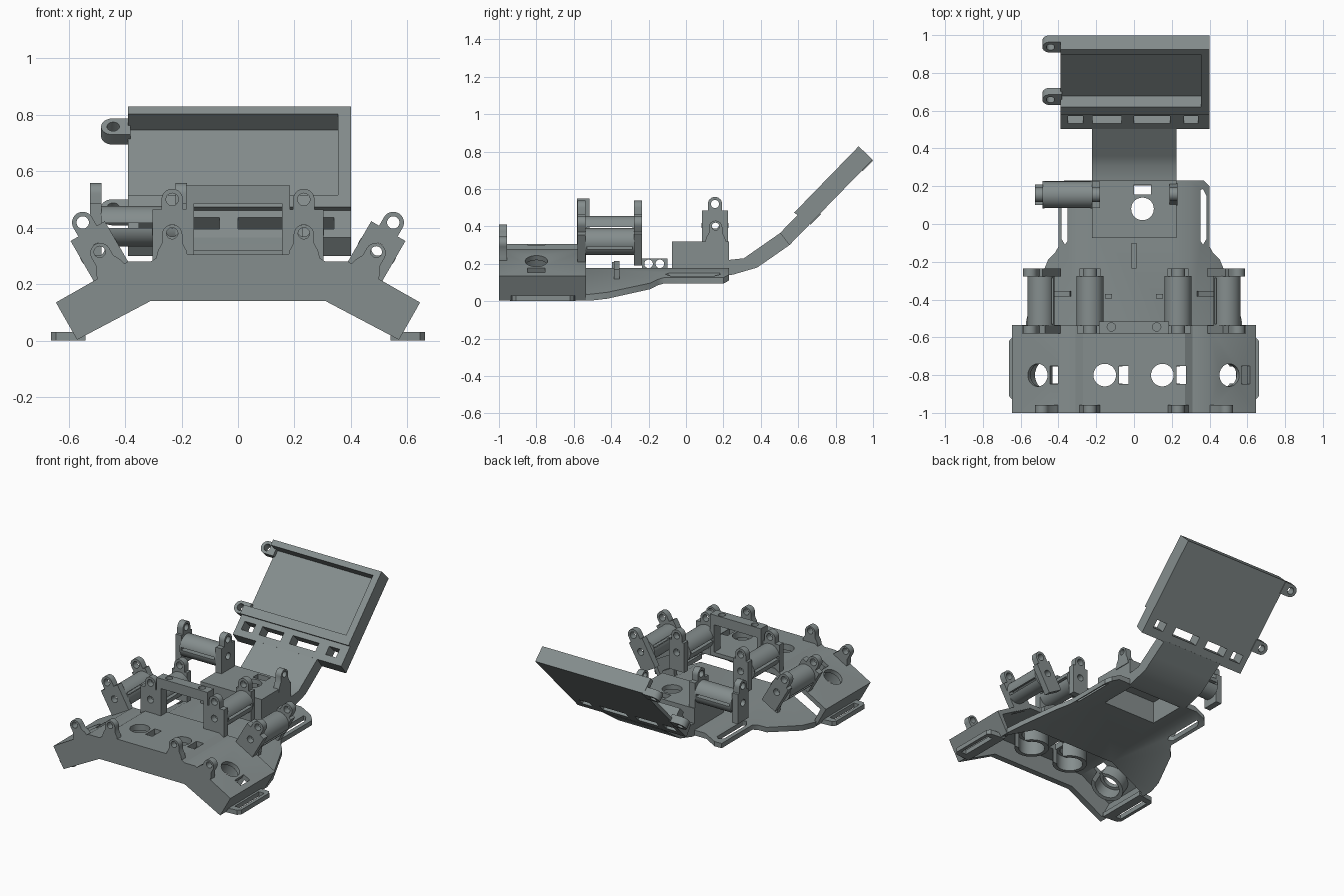
import bpy, bmesh, math
from mathutils import Matrix, Vector

if "Cube" in bpy.data.objects:
    bpy.data.objects.remove(bpy.data.objects["Cube"])

grey = bpy.data.materials.new("slate_grey")
grey.diffuse_color = (0.235, 0.27, 0.27, 1)
grey.use_nodes = True
grey.node_tree.nodes["Principled BSDF"].inputs["Base Color"].default_value = grey.diffuse_color

# Frames: profiles are drawn in local x/z and extruded along local y
PLAN = Matrix(((1, 0, 0, 0), (0, 0, 1, 0), (0, 1, 0, 0), (0, 0, 0, 1)))
SIDE = Matrix(((0, 1, 0, 0), (1, 0, 0, 0), (0, 0, 1, 0), (0, 0, 0, 1)))
I = Matrix.Identity(4)


def T(x, y, z):
    return Matrix.Translation((x, y, z))


def prism(name, pts, a, b, M=I):
    """Extrude a local x/z outline from local y=a to y=b."""
    bm = bmesh.new()
    lo = [bm.verts.new(M @ Vector((x, a, z))) for x, z in pts]
    hi = [bm.verts.new(M @ Vector((x, b, z))) for x, z in pts]
    bm.faces.new(lo)
    bm.faces.new(hi)
    n = len(pts)
    for i in range(n):
        bm.faces.new((lo[i], lo[(i + 1) % n], hi[(i + 1) % n], hi[i]))
    bmesh.ops.recalc_face_normals(bm, faces=bm.faces)
    me = bpy.data.meshes.new(name)
    bm.to_mesh(me)
    bm.free()
    me.materials.append(grey)
    ob = bpy.data.objects.new(name, me)
    bpy.context.collection.objects.link(ob)
    return ob


def rect(x0, x1, z0, z1):
    return [(x0, z0), (x1, z0), (x1, z1), (x0, z1)]


def arc(x, z, r, a0=0, a1=360, n=28):
    k = n if a1 - a0 == 360 else n - 1
    return [(x + r * math.cos(math.radians(a0 + (a1 - a0) * i / k)),
             z + r * math.sin(math.radians(a0 + (a1 - a0) * i / k))) for i in range(n)]


def mirror(half):
    return half + [(-x, z) for x, z in reversed(half)]


def cut(ob, cutters, op='DIFFERENCE'):
    """Apply booleans and remove the cutters."""
    for c in cutters:
        m = ob.modifiers.new("cut", 'BOOLEAN')
        m.operation, m.object, m.solver = op, c, 'EXACT'
    dg = bpy.context.evaluated_depsgraph_get()
    me = bpy.data.meshes.new_from_object(ob.evaluated_get(dg))
    ob.modifiers.clear()
    ob.data = me
    for c in cutters:
        bpy.data.objects.remove(c)
    return ob


def cutter(pts, a, b, M=I):
    return prism("cutter", pts, a, b, M)


def lug(name, M):
    """Low flared ear with a pin hole."""
    pts = [(-.06, -.02), (.06, -.02), (.05, .02), (.036, .045)] + \
        arc(0, .075, .036, 0, 180, 12) + [(-.036, .045), (-.05, .02)]
    cut(prism(name, pts, 0, .042, M), [cutter(arc(0, .08, .02), -.1, .1, M)])


def holder(name, M):
    """Slotted tube between two eared end plates."""
    for end, y, w in (("front", 0, .07), ("rear", .303, .055)):
        pts = [(-w, -.03), (w, -.03), (w, .165), (.038, .165)] + \
            arc(0, .2, .038, 0, 180, 14) + [(-.038, .165), (-w, .165)]
        cut(prism(f"{name}_{end}_plate", pts, y, y + .042, M),
            [cutter(arc(0, z, .022), y - .1, y + .1, M) for z in (.2, .09)])
    cut(prism(name + "_tube", arc(0, .085, .072, n=40), .04, .305, M),
        [cutter(arc(0, .085, .035), 0, .4, M), cutter(rect(-.1, .1, .078, .096), .05, .295, M)])


# Stations along the arch: two flat and two tilted
stations = []
for x, z, a in ((-.45, .245, -30), (-.233, .30, 0), (.233, .30, 0), (.45, .245, 30)):
    stations.append((x, z, Matrix.Rotation(math.radians(a), 4, 'Y')))

# Knuckle block: arched shell, open below and behind
outer = mirror([(.27, .305), (.31, .28), (.39, .28), (.645, .135), (.57, .003), (.31, .14)])
inner = mirror([(.26, .265), (.31, .25), (.385, .25), (.605, .125), (.53, -.02), (.30, .08)])
cuts = [cutter(inner, -.96, -.4)]
bores = []
for x, z, a in ((-.51, .212, -30), (-.155, .30, 0), (.15, .30, 0), (.505, .215, 30)):
    M = T(x, -.8, z) @ Matrix.Rotation(math.radians(a), 4, 'Y') @ PLAN
    bores.append(M)
    cuts += [cutter(arc(0, 0, .06), -.08, .08, M), cutter(rect(.075, .125, -.047, .047), -.08, .08, M)]
cut(prism("knuckle_block", outer, -1, -.535), cuts)

# Sockets hanging under the block
for i, M in enumerate(bores):
    d = -.13 if i in (1, 2) else -.11
    cut(prism(f"socket_{i}", arc(0, 0, .105, n=40), d, -.025, M),
        [cutter(arc(0, 0, .08), -.3, .1, M), cutter(rect(.06, .14, -.045, .045), -.3, .1, M)])

# Finger holders and front ears
for i, (x, z, R) in enumerate(stations):
    holder(f"finger_holder_{i}", T(x, -.58, z) @ R)
    lug(f"front_ear_{i}", T(x, -1, z) @ R)

# Bridge frame between the middle holders
cut(prism("bridge_frame", rect(-.185, .185, .28, .55), -.582, -.515),
    [cutter(rect(-.155, .155, .305, .485), -.7, -.4)] +
    [cutter(arc(x, -.545, .022), .4, .7, PLAN) for x in (-.12, .12)])

# Palm: arched sheet trimmed to its outline, with strap slots
sheet = mirror([(.30, .178), (.60, .022), (.57, .003), (.31, .143)])
plan = mirror([(.37, .23), (.40, .20), (.40, -.12), (.42, -.155), (.455, -.19),
               (.55, -.42), (.572, -.52), (.572, -.58)])
palm = cut(prism("palm", sheet, -.6, .25), [cutter(plan, -.2, .6, PLAN)], 'INTERSECT')
cut(palm, [cutter(rect(-.195, .195, -.045, .205), 0, .4, PLAN)] +
    [cutter([(s * .352, -.09), (s * .365, -.11), (s * .383, -.08), (s * .383, .15),
             (s * .365, .185), (s * .352, .18)], 0, .4, PLAN) for s in (-1, 1)])

# Side strap tabs
for s in (-1, 1):
    pts = [(s * .54, -.94), (s * .645, -.93), (s * .662, -.91), (s * .662, -.62),
           (s * .645, -.60), (s * .54, -.59)]
    x0, x1 = sorted((s * .60, s * .64))
    cut(prism("strap_tab", pts, 0, .03, PLAN), [cutter(rect(x0, x1, -.89, -.64), -.1, .1, PLAN)])

# Small guides standing on the palm
cut(prism("twin_hole_guide", rect(-.235, -.1, .16, .228), -.012, .012, SIDE),
    [cutter(arc(y, .2, .023), -.1, .1, SIDE) for y in (-.2, -.14)])
for s in (-1, 1):
    prism("outer_guide", [(s * .33, .14), (s * .41, .09), (s * .425, .17), (s * .34, .215)], -.385, -.355)
    prism("inner_guide", rect(s * .135 - .018, s * .135 + .018, .16, .21), -.395, -.37)

# Wrist box, open below
box = prism("wrist_box", rect(-.222, .225, -.075, .23), .15, .32, PLAN)
cut(box, [cutter(rect(-.195, .195, -.045, .205), .1, .29, PLAN),
          cutter(arc(.045, .08, .06), .2, .4, PLAN),
          cutter(rect(0, .09, .155, .21), .2, .4, PLAN)])

# Thumb holder lies sideways on the box, with an ear opposite
holder("thumb_holder", T(-.18, .155, .32) @ Matrix.Rotation(math.pi / 2, 4, 'Z'))
lug("thumb_ear", T(.229, .158, .32) @ Matrix.Rotation(math.pi / 2, 4, 'Z'))

# Wrist strip bending up to the tray
prism("wrist_strip", [(.22, .14), (.25, .142), (.38, .18), (.46, .235), (.56, .305), (.505, .366),
                      (.36, .265), (.31, .23), (.22, .22)], -.222, .225, SIDE)

# Tilted tray: local x runs up the slope, y across, z out of its face
u, n = Vector((0, .697, .717)), Vector((0, -.717, .697))
P = Matrix(((0, 1, 0, 0), (u.y, 0, n.y, .553), (u.z, 0, n.z, .30), (0, 0, 0, 1)))
tray = prism("screen_tray", [(0, 0), (.637, 0), (.637, .103), (.142, .103), (.145, .081), (.012, .081)],
             -.39, .40, P)
FACE = P @ PLAN   # outline in (up slope, across), extruded outward
slots = [(-.35, -.27), (-.22, -.065), (0, .19), (.265, .34)]
cut(tray, [cutter(rect(.20, .60, .022, .2), -.45, .355, P)] +
    [cutter(rect(.055, .11, -.1, .2), a, b, P) for a, b in slots])

# Hinge ears on the tray's left edge
for uc in (.196, .595):
    pts = [(uc + .04, -.38)] + [(uc + x, -.445 - z) for x, z in arc(0, 0, .04, 0, 180, 14)] + [(uc - .04, -.38)]
    M = P @ Matrix(((1, 0, 0, 0), (0, 0, 1, 0), (0, 1, 0, 0), (0, 0, 0, 1)))
    cut(prism("tray_ear", pts, -.005, .045, M), [cutter(arc(uc, -.442, .022), -.1, .1, M)])

# Smooth the round surfaces, keep edges sharp
for ob in bpy.data.objects:
    ob.select_set(True)
bpy.context.view_layer.objects.active = palm
bpy.ops.object.shade_smooth_by_angle(angle=math.radians(30))
